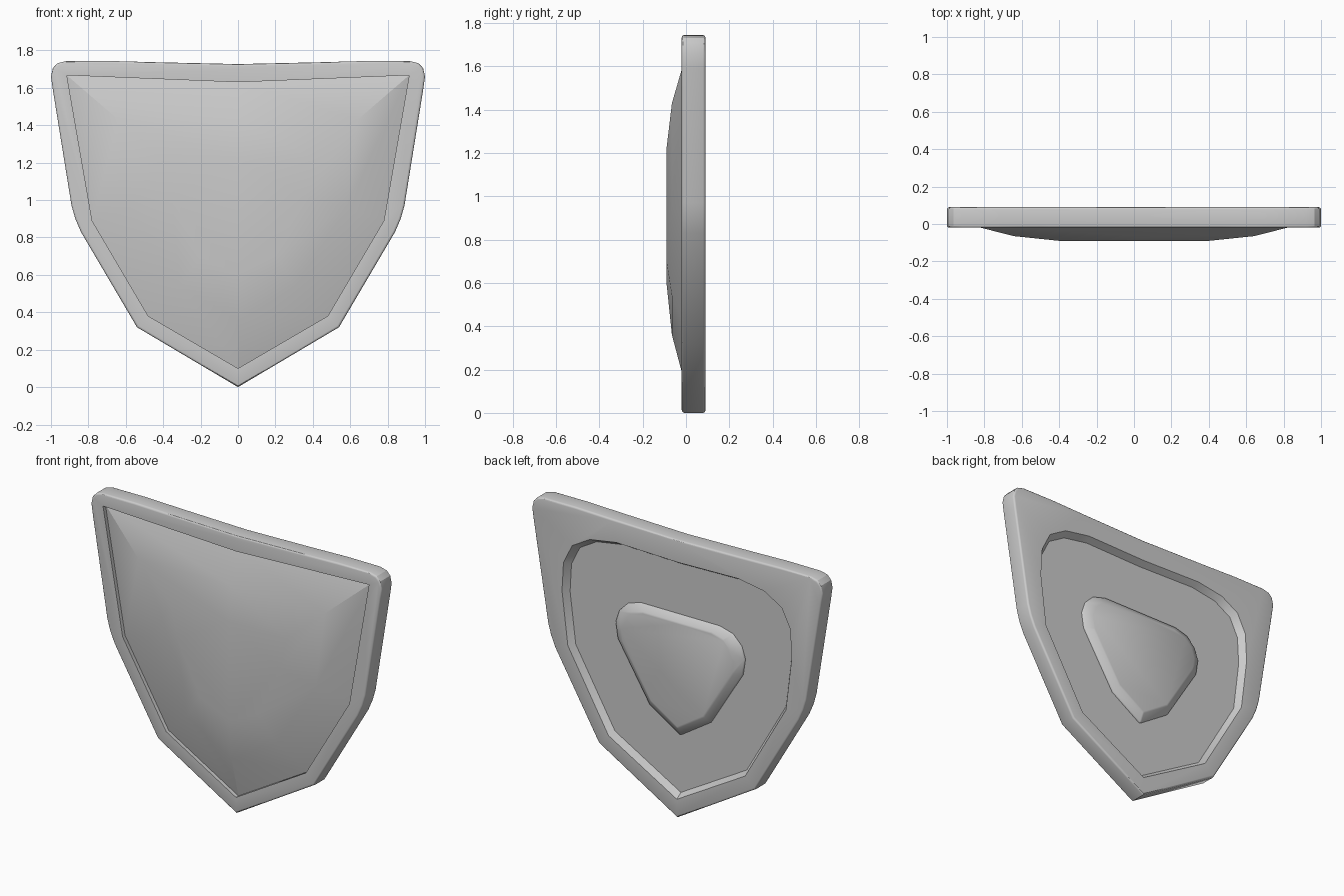
import bpy, bmesh, math

if "Cube" in bpy.data.objects:
    bpy.data.objects.remove(bpy.data.objects["Cube"])


def mirrored(half):
    """Full outline from a right half that runs top centre -> bottom tip."""
    return half + [(-x, z) for x, z in reversed(half[1:-1])]


def scaled(half, f, zc):
    return [(x * f, zc + (z - zc) * f) for x, z in half]


def loft(name, rings):
    """Closed solid through (y, half outline) rings, front to back."""
    bm = bmesh.new()
    loops = [[bm.verts.new((x, y, z)) for x, z in mirrored(half)] for y, half in rings]
    n = len(loops[0])
    for a, b in zip(loops, loops[1:]):
        for i in range(n):
            j = (i + 1) % n
            bm.faces.new((a[i], a[j], b[j], b[i]))
    bm.faces.new(loops[0])
    bm.faces.new(loops[-1])
    bmesh.ops.recalc_face_normals(bm, faces=bm.faces)
    mesh = bpy.data.meshes.new(name)
    bm.to_mesh(mesh)
    bm.free()
    obj = bpy.data.objects.new(name, mesh)
    bpy.context.collection.objects.link(obj)
    return obj


def activate(obj):
    bpy.ops.object.select_all(action='DESELECT')
    obj.select_set(True)
    bpy.context.view_layer.objects.active = obj


def bevel(obj, width, segments, limit):
    m = obj.modifiers.new("edge", 'BEVEL')
    m.width, m.segments = width, segments
    m.limit_method, m.angle_limit = 'ANGLE', math.radians(limit)
    activate(obj)
    bpy.ops.object.modifier_apply(modifier=m.name)


def cut(obj, cutter):
    m = obj.modifiers.new("cut", 'BOOLEAN')
    m.operation, m.object, m.solver = 'DIFFERENCE', cutter, 'EXACT'
    activate(obj)
    bpy.ops.object.modifier_apply(modifier=m.name)
    bpy.data.objects.remove(cutter)


def smooth(obj, angle):
    activate(obj)
    bpy.ops.object.shade_smooth_by_angle(angle=math.radians(angle))


# half outlines, (x, z)
outer = [(0, 1.727), (.45, 1.737), (.7, 1.744), (.92, 1.743), (.965, 1.731), (.99, 1.705),
         (1, 1.66), (.99, 1.59), (.89, .97), (.87, .9), (.84, .83), (.54, .32), (0, 0)]
inner = [(0, 1.63), (.915, 1.667), (.78, .89), (.48, .38), (0, .10)]
recess = [(0, 1.59), (.42, 1.6), (.6, 1.57), (.72, 1.5), (.78, 1.38), (.79, 1.2),
          (.75, .87), (.47, .385), (0, .115)]
boss = [(0, 1.25), (.27, 1.25), (.36, 1.225), (.42, 1.165), (.445, 1.09), (.43, .99),
        (.21, .635), (0, .5)]

# shield body with a front pocket and a back recess
body = loft("shield_rim", [(-.02, outer), (.09, outer)])
bevel(body, .012, 3, 70)
cut(body, loft("front_pocket", [(-.1, inner), (.012, inner)]))
cut(body, loft("back_recess", [(.05, scaled(recess, .965, .9)), (.09, recess), (.2, recess)]))
smooth(body, 30)

# faceted domed face
mid = [(0, 1.43), (.64, 1.43), (.58, .96), (.31, .54), (0, .36)]
top = [(0, 1.22), (.40, 1.22), (.355, 1.02), (.2, .7), (0, .6)]
dome = loft("domed_face", [(.03, inner), (.004, inner), (-.065, mid), (-.09, top)])
smooth(dome, 12)

# raised pad on the back
pad = loft("back_pad", [(.04, boss), (.058, boss), (.088, scaled(boss, .87, .95))])
bevel(pad, .006, 2, 30)
smooth(pad, 30)
